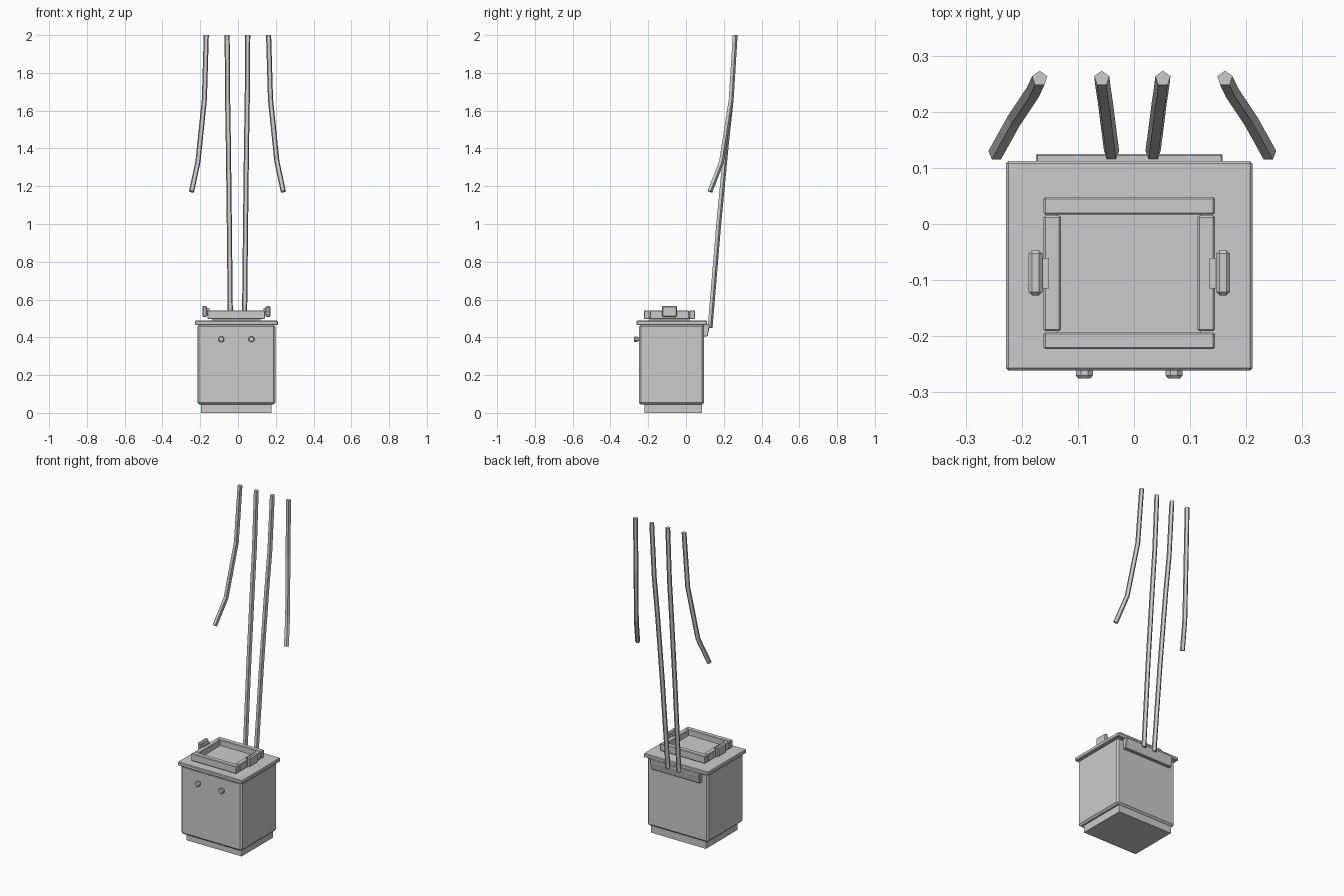
import bpy, bmesh, math
from mathutils import Vector

if "Cube" in bpy.data.objects:
    bpy.data.objects.remove(bpy.data.objects["Cube"])

CX = -0.0085  # mirror plane of the box parts


def finish(name, bm, bevel=0.0):
    bmesh.ops.recalc_face_normals(bm, faces=bm.faces)
    me = bpy.data.meshes.new(name)
    bm.to_mesh(me)
    bm.free()
    ob = bpy.data.objects.new(name, me)
    bpy.context.collection.objects.link(ob)
    if bevel:
        m = ob.modifiers.new("bevel", 'BEVEL')
        m.width, m.segments = bevel, 1
    return ob


def box(name, x, y, z, bevel=0.0):
    bm = bmesh.new()
    bmesh.ops.create_cube(bm, size=1)
    for v in bm.verts:
        v.co = [a + (b - a) * (c + 0.5) for (a, b), c in zip((x, y, z), v.co)]
    return finish(name, bm, bevel)


def prism(name, profile, x0, x1, bevel=0.0):
    # (y, z) profile extruded along x
    bm = bmesh.new()
    f = bm.faces.new([bm.verts.new((x0, y, z)) for y, z in profile])
    r = bmesh.ops.extrude_face_region(bm, geom=[f])
    for v in r["geom"]:
        if isinstance(v, bmesh.types.BMVert):
            v.co.x = x1
    return finish(name, bm, bevel)


def tube(name, pts, r, sides=5):
    bm = bmesh.new()
    pts = [Vector(p) for p in pts]
    rings = []
    for i, p in enumerate(pts):
        t = (pts[min(i + 1, len(pts) - 1)] - pts[max(i - 1, 0)]).normalized()
        if i == len(pts) - 1:
            t = Vector((0, 0, 1))  # level cut at the top
        v = (Vector((0, 1, 0)) - t * t.y).normalized()
        u = v.cross(t)
        rings.append([bm.verts.new(p + r * (math.cos(a) * v + math.sin(a) * u))
                      for a in (2 * math.pi * k / sides for k in range(sides))])
    for a, b in zip(rings, rings[1:]):
        for k in range(sides):
            n = (k + 1) % sides
            bm.faces.new((a[k], a[n], b[n], b[k]))
    bm.faces.new(rings[0])
    bm.faces.new(rings[-1])
    return finish(name, bm)


def knob(name, x, z):
    # stem and wider cap, both eight-sided, revolved about y
    bm = bmesh.new()
    prof = [(0.010, -0.240), (0.010, -0.257), (0.0165, -0.257), (0.0165, -0.270), (0.012, -0.275)]
    rings = [[bm.verts.new((x + r * math.cos(a), y, z + r * math.sin(a)))
              for a in (math.pi / 8 + math.pi / 4 * k for k in range(8))] for r, y in prof]
    for a, b in zip(rings, rings[1:]):
        for k in range(8):
            n = (k + 1) % 8
            bm.faces.new((a[k], a[n], b[n], b[k]))
    bm.faces.new(rings[0])
    bm.faces.new(rings[-1])
    return finish(name, bm)


def span(side, a, b):
    # x range at distance a..b from the mirror plane
    return tuple(sorted((CX + side * a, CX + side * b)))


# plinth, body and lid
box("base", span(1, -0.187, 0.187), (-0.219, 0.085), (0, 0.05))
box("body", span(1, -0.207, 0.207), (-0.249, 0.096), (0.045, 0.467), 0.010)
box("lid", span(1, -0.2195, 0.2195), (-0.261, 0.112), (0.465, 0.488), 0.004)

# raised tray on the lid
box("tray_floor", span(1, -0.128, 0.128), (-0.197, 0.020), (0.485, 0.508))
box("tray_front", span(1, -0.1525, 0.1525), (-0.223, -0.193), (0.498, 0.543), 0.003)
box("tray_back", span(1, -0.1525, 0.1525), (0.017, 0.048), (0.498, 0.543), 0.003)

for side, tag in ((-1, "left"), (1, "right")):
    box("tray_side_" + tag, span(side, 0.122, 0.1525), (-0.191, 0.015), (0.498, 0.543), 0.003)
    box("handle_mount_" + tag, span(side, 0.143, 0.158), (-0.115, -0.061), (0.515, 0.555))
    box("handle_" + tag, span(side, 0.155, 0.1795), (-0.127, -0.047), (0.508, 0.567), 0.006)
    knob("knob_" + tag, CX + side * 0.08, 0.39)

    # hanging cables: the inner one reaches the box, the outer one hangs loose
    inner = [(0.037, 0.126, 0.45), (0.043, 0.172, 1.0), (0.048, 0.212, 1.42),
             (0.052, 0.238, 1.66), (0.0545, 0.259, 2.0)]
    outer = [(0.243, 0.126, 1.172), (0.209, 0.187, 1.33), (0.175, 0.238, 1.66), (0.165, 0.259, 2.0)]
    for name, path in (("inner_cable_", inner), ("outer_cable_", outer)):
        tube(name + tag, [(side * x - 0.003, y, z) for x, y, z in path], 0.0142)

# rear bracket under the lid
prism("rear_bracket", [(0.09, 0.405), (0.114, 0.405), (0.125, 0.455), (0.125, 0.468), (0.09, 0.468)],
      CX - 0.1665, CX + 0.1665, 0.003)
